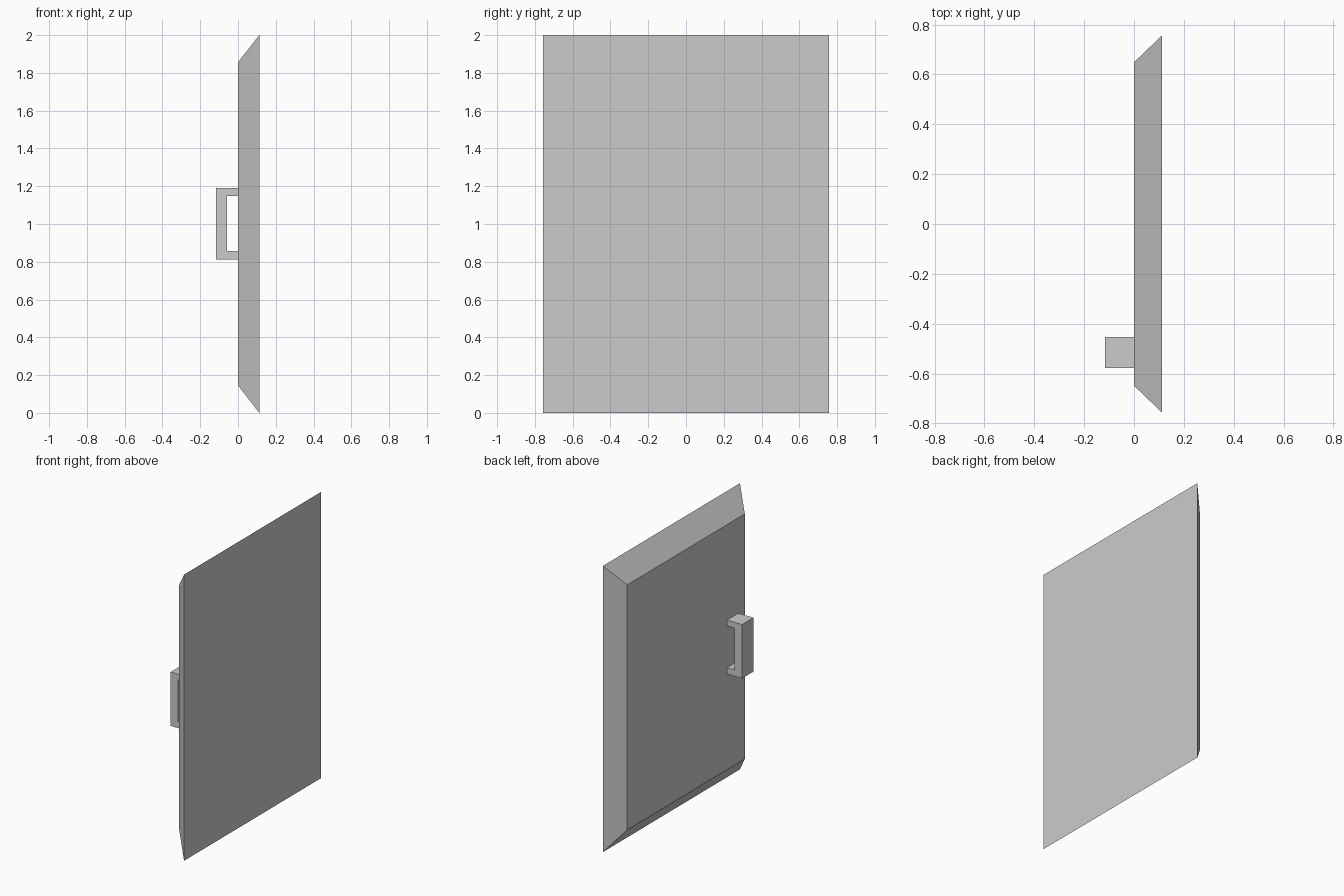
import bpy, bmesh

if "Cube" in bpy.data.objects:
    bpy.data.objects.remove(bpy.data.objects["Cube"])


def loft(name, rings):
    """Closed solid joining two matching outlines, capped at both ends."""
    bm = bmesh.new()
    a, b = [[bm.verts.new(p) for p in ring] for ring in rings]
    n = len(a)
    bm.faces.new(a)
    bm.faces.new(b)
    for i in range(n):
        j = (i + 1) % n
        bm.faces.new((a[i], a[j], b[j], b[i]))
    bmesh.ops.recalc_face_normals(bm, faces=bm.faces)
    mesh = bpy.data.meshes.new(name)
    bm.to_mesh(mesh)
    bm.free()
    obj = bpy.data.objects.new(name, mesh)
    bpy.context.collection.objects.link(obj)
    return obj


def rectangle(x, half_y, z0, z1):
    return [(x, -half_y, z0), (x, half_y, z0), (x, half_y, z1), (x, -half_y, z1)]


# Door panel: large flat back, sloped borders up to a smaller front face
loft("door_panel", [rectangle(0.113, 0.757, 0.0, 2.0),
                    rectangle(0.0, 0.649, 0.145, 1.857)])

# Pull handle: C-shaped profile extruded across y
profile = [(0, 0.813), (-0.116, 0.813), (-0.116, 1.19), (0, 1.19),
           (0, 1.149), (-0.058, 1.149), (-0.058, 0.857), (0, 0.857)]
loft("pull_handle", [[(x, y, z) for x, z in profile] for y in (-0.578, -0.453)])
